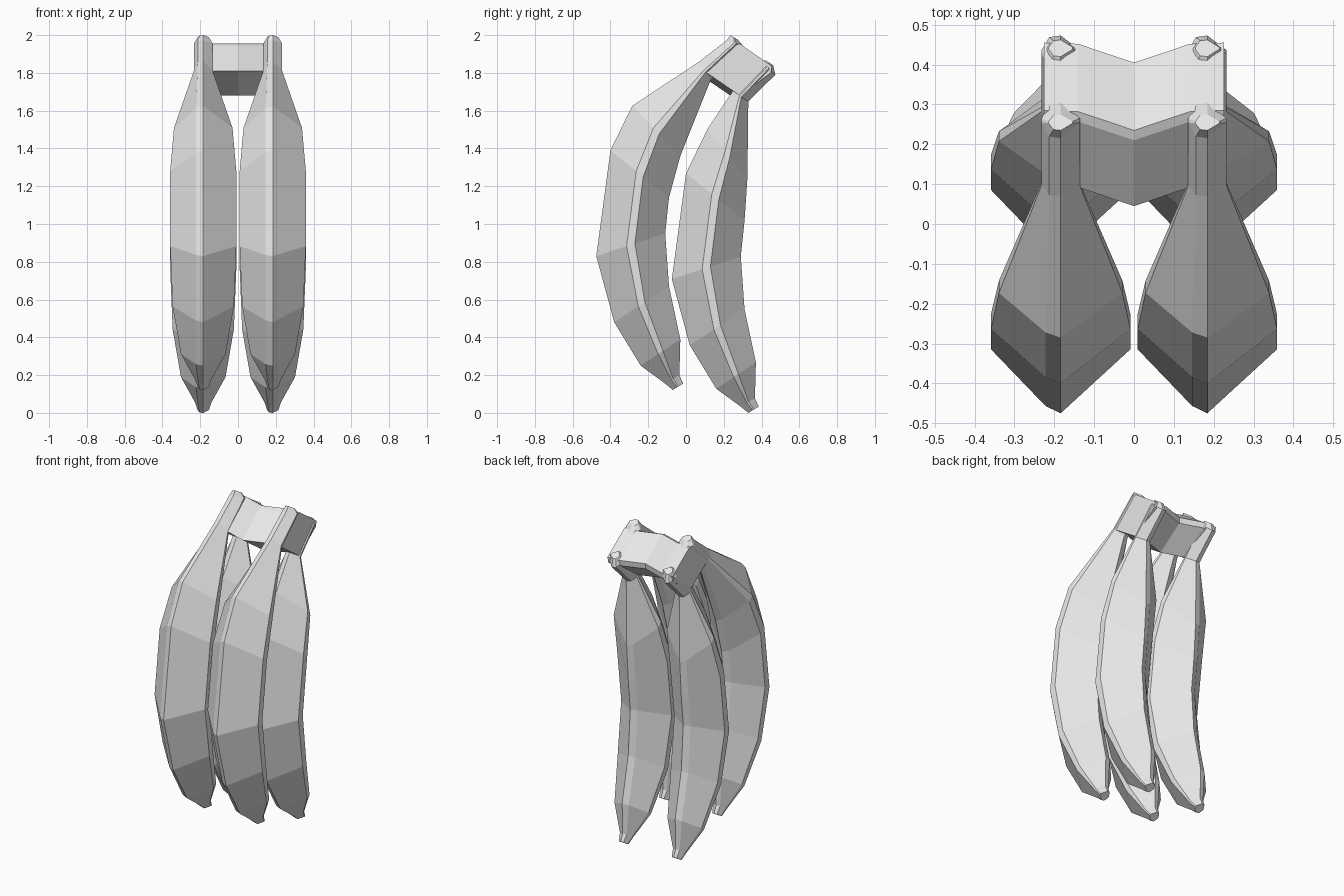
import bpy
import bmesh

cube = bpy.data.objects.get("Cube")
if cube:
    bpy.data.objects.remove(cube, do_unlink=True)

# One plain grey for the whole bunch
grey = bpy.data.materials.new("plain_grey")
grey.use_nodes = True
grey.diffuse_color = (0.8, 0.8, 0.8, 1)
grey.node_tree.nodes["Principled BSDF"].inputs["Base Color"].default_value = (0.8, 0.8, 0.8, 1)


def loft(name, rings):
    """Skin a list of equal-sized point rings into a closed flat-shaded solid."""
    bm = bmesh.new()
    loops = [[bm.verts.new(p) for p in ring] for ring in rings]
    n = len(loops[0])
    for a, b in zip(loops, loops[1:]):
        for i in range(n):
            j = (i + 1) % n
            bm.faces.new((a[i], a[j], b[j], b[i]))
    bm.faces.new(loops[0])
    bm.faces.new(loops[-1])
    bmesh.ops.recalc_face_normals(bm, faces=bm.faces)
    mesh = bpy.data.meshes.new(name)
    bm.to_mesh(mesh)
    bm.free()
    mesh.materials.append(grey)
    obj = bpy.data.objects.new(name, mesh)
    bpy.context.collection.objects.link(obj)
    return obj


def section(cx, outer, inner, w):
    """Diamond with narrow bevelled corners, spanning outer to inner ridge."""
    bev = min(0.038, 0.6 * w)
    shape = [(0, 0), (w, 0.44), (w, 0.56), (0, 1),
             (-bev, 0.95), (-w, 0.56), (-w, 0.44), (-bev, 0.05)]
    return [(cx + x,
             outer[0] + (inner[0] - outer[0]) * t,
             outer[1] + (inner[1] - outer[1]) * t) for x, t in shape]


# Fruit stations: outer ridge (y, z), inner ridge (y, z), half width
body = [
    ((-0.40, 1.39), (-0.09, 1.14), 0.175),
    ((-0.475, 0.83), (-0.11, 0.95), 0.175),
    ((-0.38, 0.48), (-0.09, 0.67), 0.162),
    ((-0.24, 0.25), (-0.03, 0.39), 0.118),
    ((-0.11, 0.155), (-0.035, 0.20), 0.042),
    ((-0.07, 0.122), (-0.015, 0.155), 0.03),
]
front_stem = [
    ((0.235, 2.0), (0.275, 1.975), 0.03),
    ((0.215, 1.972), (0.305, 1.94), 0.048),
    ((0.07, 1.86), (0.13, 1.76), 0.048),
    ((-0.285, 1.625), (-0.03, 1.36), 0.155),
]
back_stem = [
    ((0.42, 1.868), (0.462, 1.84), 0.03),
    ((0.39, 1.86), (0.473, 1.79), 0.048),
    ((0.245, 1.70), (0.33, 1.65), 0.048),
    ((0.115, 1.505), (0.325, 1.24), 0.155),
]


def shifted(stations, dy, dz):
    return [((o[0] + dy, o[1] + dz), (i[0] + dy, i[1] + dz), w) for o, i, w in stations]


# Four fruits: two in front, two behind and lower
rows = {"front": front_stem + body, "back": back_stem + shifted(body, 0.4, -0.122)}
for row, stations in rows.items():
    for side, cx in (("left", 0.184), ("right", -0.184)):
        loft(f"{row}_{side}_fruit", [section(cx, *s) for s in stations])

# Crown joining the stems, bent forward in the middle
profile = [(0.045, 1.81), (0.21, 1.945), (0.235, 1.955),
           (0.405, 1.835), (0.40, 1.80), (0.235, 1.68)]
bend = [(-0.226, 0.05), (-0.14, 0.047), (0, 0), (0.14, 0.047), (0.226, 0.05)]
loft("crown", [[(x, y + dy, z) for y, z in profile] for x, dy in bend])
